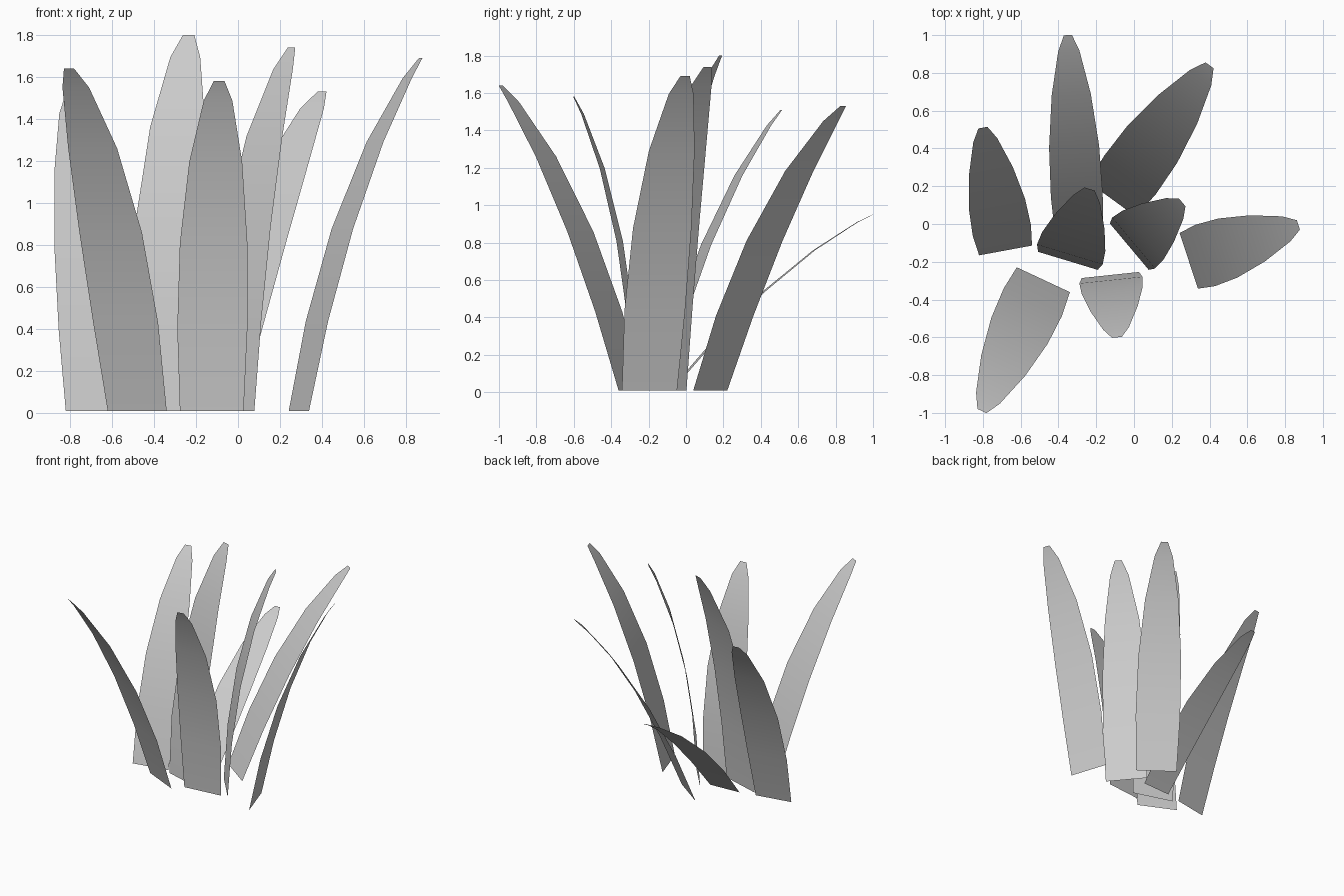
import bpy
from mathutils import Vector

old = bpy.data.objects.get("Cube")
if old:
    bpy.data.objects.remove(old, do_unlink=True)

# One plain grey for every leaf
grey = bpy.data.materials.new("leaf_grey")
grey.use_nodes = True
colour = (0.6, 0.6, 0.6, 1)
grey.diffuse_color = colour
grey.node_tree.nodes["Principled BSDF"].inputs["Base Color"].default_value = colour

# Leaf profile rows: fraction along the chord, sag from the chord, relative width
PROFILE = [(0, 0, 1), (0.242, -0.034, 1.1), (0.497, -0.051, 1.06),
           (0.746, -0.044, 0.83), (0.937, -0.017, 0.45), (1, 0, 0.17)]


def make_leaf(name, base, tip, width):
    """Flat tapering strip that arches from base to tip."""
    base, tip = Vector(base), Vector(tip)
    chord = tip - base
    outward = Vector((chord.x, chord.y, 0)).normalized()
    side = Vector((-outward.y, outward.x, 0))
    bend = side.cross(chord)      # horizontal-outward normal, as long as the chord
    if bend.dot(outward) < 0:
        bend.negate()
    verts = []
    for along, sag, scale in PROFILE:
        centre = base + chord * along + bend * sag
        half = side * width * scale / 2
        verts += [centre + half, centre - half]
    faces = [(i, i + 1, i + 3, i + 2) for i in range(0, len(verts) - 2, 2)]
    mesh = bpy.data.meshes.new(name)
    mesh.from_pydata(verts, [], faces)
    mesh.materials.append(grey)
    mesh.shade_smooth()
    leaf = bpy.data.objects.new(name, mesh)
    bpy.context.collection.objects.link(leaf)


# Leaves of the clump: base centre, tip centre, base width
LEAVES = {
    "leaf_right_back": ((-0.68, -0.14, 0.01), (-0.80, 0.51, 1.51), 0.285),
    "leaf_low_back": ((-0.29, -0.08, 0.01), (-0.35, 1.0, 0.95), 0.25),
    "leaf_left_back": ((-0.115, 0.13, 0.01), (0.40, 0.84, 1.53), 0.31),
    "leaf_tall_middle": ((-0.35, -0.195, 0.01), (-0.235, 0.185, 1.80), 0.33),
    "leaf_left_middle": ((-0.025, -0.12, 0.01), (0.255, 0.115, 1.74), 0.32),
    "leaf_left_side": ((0.29, -0.195, 0.01), (0.87, -0.005, 1.69), 0.31),
    "leaf_front": ((-0.125, -0.27, 0.01), (-0.09, -0.60, 1.58), 0.305),
    "leaf_right_front": ((-0.48, -0.295, 0.01), (-0.805, -0.99, 1.64), 0.31),
}
for leaf_name, spec in LEAVES.items():
    make_leaf(leaf_name, *spec)
